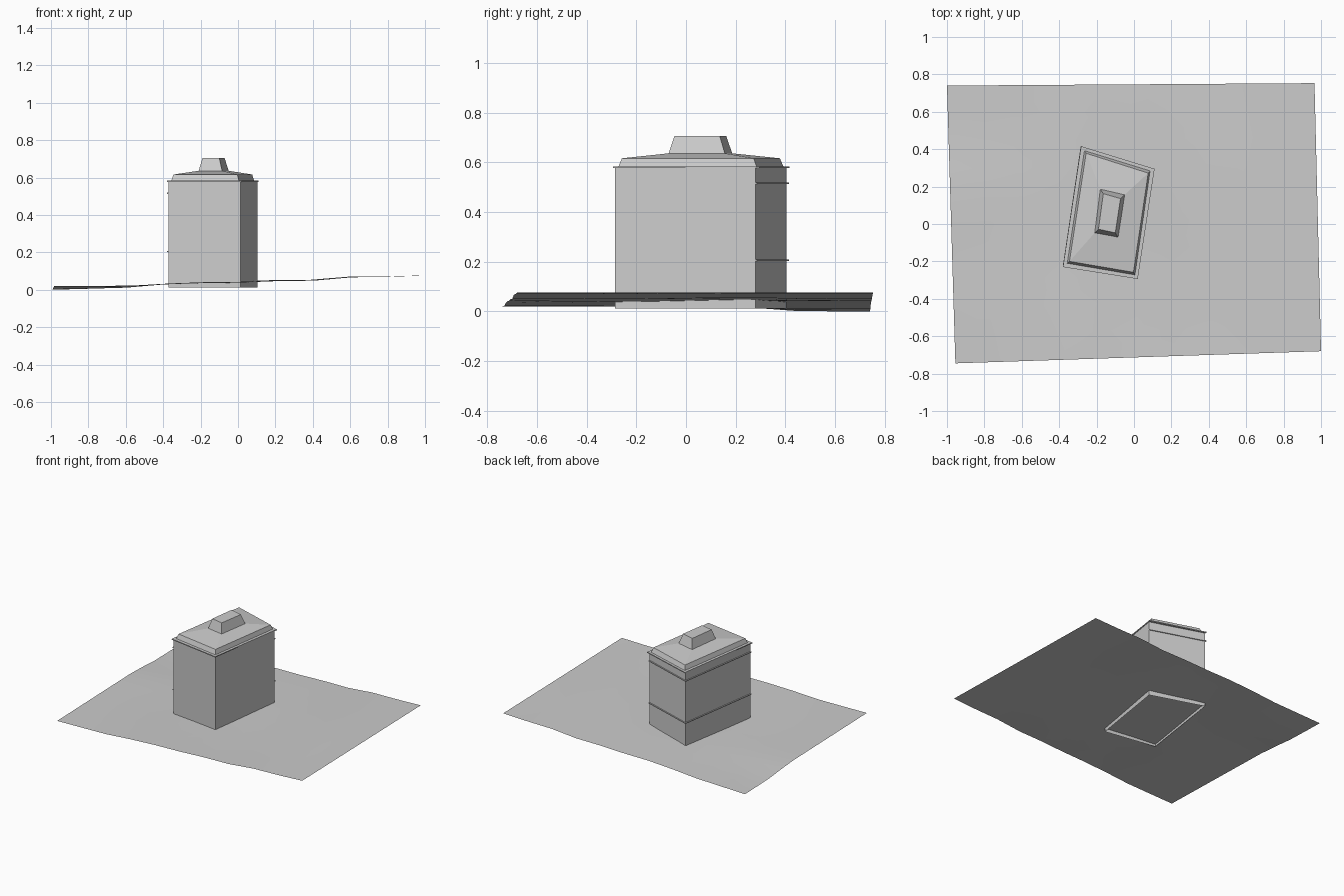
import bpy
import math
from mathutils import Vector

cube = bpy.data.objects.get("Cube")
if cube:
    bpy.data.objects.remove(cube, do_unlink=True)

grey = bpy.data.materials.new("plain grey")
grey.use_nodes = True
grey.diffuse_color = (0.6, 0.6, 0.6, 1)
grey.node_tree.nodes["Principled BSDF"].inputs["Base Color"].default_value = (0.6, 0.6, 0.6, 1)


def make(name, verts, faces):
    mesh = bpy.data.meshes.new(name)
    mesh.from_pydata(verts, [], faces)
    mesh.materials.append(grey)
    obj = bpy.data.objects.new(name, mesh)
    bpy.context.collection.objects.link(obj)
    return obj


def loft(name, rings, cap_start=False, cap_end=False):
    """Join four-cornered rings with side faces, and cap the ends if wanted."""
    verts = [p for ring in rings for p in ring]
    faces = []
    for r in range(len(rings) - 1):
        a = r * 4
        for i in range(4):
            j = (i + 1) % 4
            faces.append((a + i, a + j, a + 4 + j, a + 4 + i))
    if cap_start:
        faces.append((3, 2, 1, 0))
    if cap_end:
        n = len(verts)
        faces.append((n - 4, n - 3, n - 2, n - 1))
    return make(name, verts, faces)


def level(plan, z):
    return [(x, y, z) for x, y in plan]


# Plans run front left, front right, back right, back left as seen from the front
WALL = [(-0.372, -0.222), (0.014, -0.285), (0.103, 0.28), (-0.28, 0.405)]
CORNICE = [(-0.38, -0.23), (0.02, -0.294), (0.11, 0.295), (-0.283, 0.416)]
ROOF_BASE = [(-0.357, -0.21), (0.005, -0.272), (0.086, 0.284), (-0.265, 0.392)]
ROOF_EDGE = [(-0.345, -0.2), (-0.003, -0.258), (0.076, 0.272), (-0.256, 0.378)]
LANTERN_BASE = [(-0.21, -0.047), (-0.085, -0.07), (-0.05, 0.156), (-0.18, 0.186)]
LANTERN_TOP = [(-0.19, -0.028), (-0.1, -0.047), (-0.072, 0.136), (-0.164, 0.162)]

# Building, open at the bottom
loft("walls", [level(WALL, 0.012), level(WALL, 0.576)])
loft("cornice", [level(WALL, 0.576), level(CORNICE, 0.576),
                 level(CORNICE, 0.583), level(ROOF_BASE, 0.583)])
loft("roof", [level(ROOF_BASE, 0.583), level(ROOF_EDGE, 0.616),
              level(LANTERN_BASE, 0.636)])
loft("roof_lantern", [level(LANTERN_BASE, 0.636), level(LANTERN_TOP, 0.705)],
     cap_end=True)

# Thin bands round the back and the -x side
back_right, back_left, front_left = (Vector(WALL[i]) for i in (2, 3, 0))


def outward(a, b):
    d = (b - a).normalized()
    return Vector((d.y, -d.x)) * 0.008


back_out = outward(back_right, back_left)
side_out = outward(back_left, front_left)
for name, z in (("lower_band", 0.202), ("upper_band", 0.513)):
    rings = []
    for p, out in ((back_right, back_out), (back_left, back_out + side_out),
                   (front_left, side_out)):
        q = p + out
        rings.append([(p.x, p.y, z), (q.x, q.y, z),
                      (q.x, q.y, z + 0.006), (p.x, p.y, z + 0.006)])
    loft(name, rings, True, True)

# Gently rising ground sheet
HEIGHTS = [0.02, 0.02, 0.02, 0.031, 0.038, 0.041, 0.049, 0.051, 0.068, 0.07, 0.076]
COLS, ROWS = len(HEIGHTS) - 1, 10
front_l, front_r = Vector((-0.955, -0.745)), Vector((1.0, -0.68))
rear_l, rear_r = Vector((-1.0, 0.74)), Vector((0.965, 0.753))
verts, faces = [], []
for r in range(ROWS + 1):
    v = r / ROWS
    for c, h in enumerate(HEIGHTS):
        u = c / COLS
        p = front_l.lerp(front_r, u).lerp(rear_l.lerp(rear_r, u), v)
        t = min(max((p.y - 0.15) / 0.35, 0), 1)
        dip = 0.02 * t * t * (3 - 2 * t) * max(0, 1 - u * 2.5)
        wave = 0.003 * math.sin(math.pi * u) * math.sin(7 * v + 5 * u)
        verts.append((p.x, p.y, h - dip + wave))
for r in range(ROWS):
    for c in range(COLS):
        a = r * (COLS + 1) + c
        faces.append((a, a + 1, a + COLS + 2, a + COLS + 1))
ground = make("ground_sheet", verts, faces)
ground.data.shade_smooth()
